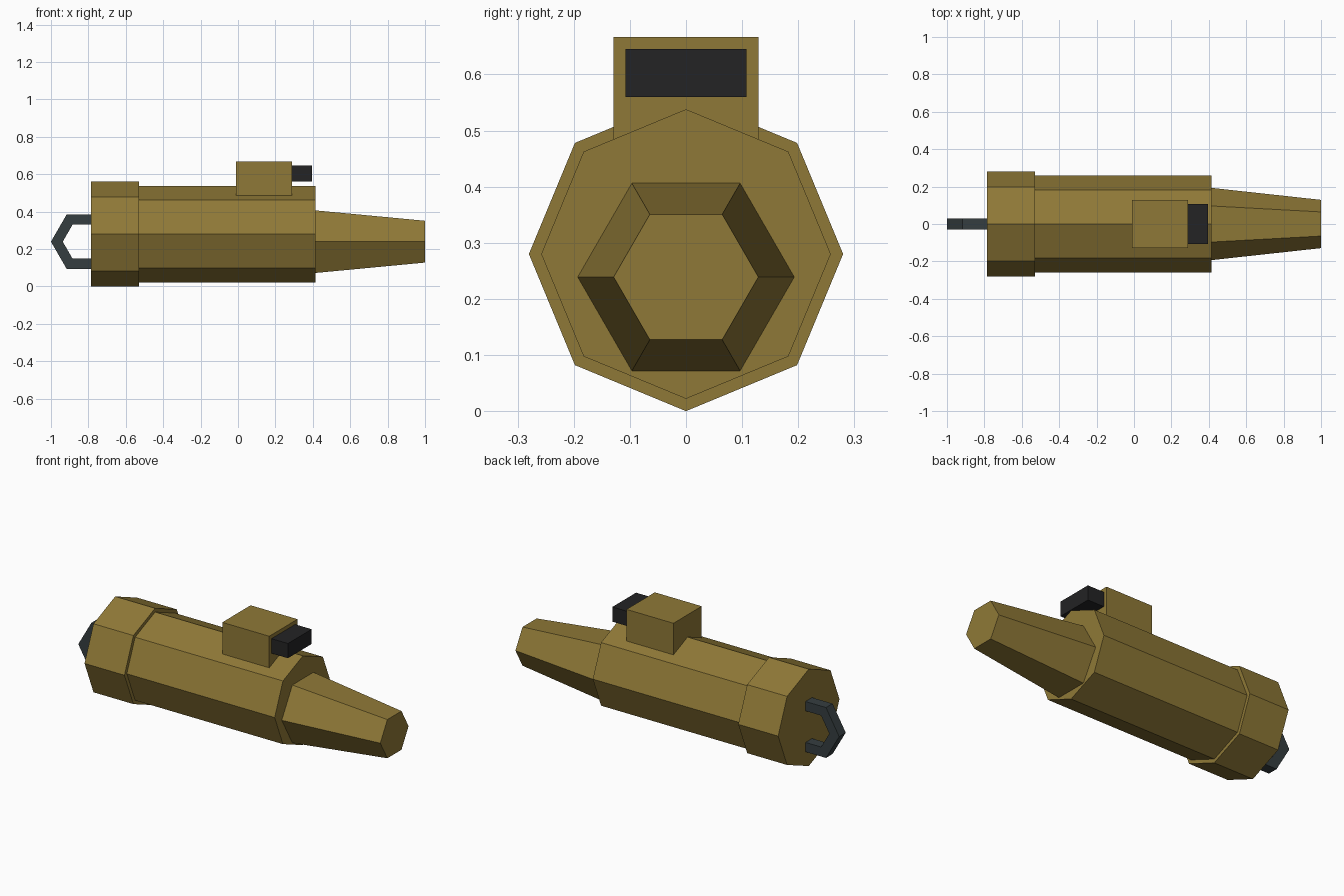
import bpy, bmesh, math

if "Cube" in bpy.data.objects:
    bpy.data.objects.remove(bpy.data.objects["Cube"])


def material(name, rgb):
    m = bpy.data.materials.new(name)
    m.diffuse_color = (*rgb, 1)
    m.use_nodes = True
    m.node_tree.nodes["Principled BSDF"].inputs["Base Color"].default_value = m.diffuse_color
    return m


BRASS = material("brass olive", (0.275, 0.191, 0.038))
BLACK = material("lens black", (0.017, 0.017, 0.018))
STEEL = material("dark steel", (0.036, 0.048, 0.051))


def finish(name, bm, mat):
    bmesh.ops.recalc_face_normals(bm, faces=bm.faces)
    me = bpy.data.meshes.new(name)
    bm.to_mesh(me)
    bm.free()
    me.materials.append(mat)
    ob = bpy.data.objects.new(name, me)
    bpy.context.collection.objects.link(ob)
    return ob


def prism(name, sides, x0, r0, x1, r1, z, mat):
    """Closed tapered prism along x, with corners on the y axis."""
    bm = bmesh.new()
    ends = []
    for x, r in ((x0, r0), (x1, r1)):
        ends.append([bm.verts.new((x, r * math.cos(math.tau * i / sides),
                                   z + r * math.sin(math.tau * i / sides)))
                     for i in range(sides)])
    a, b = ends
    bm.faces.new(a)
    bm.faces.new(b)
    for i in range(sides):
        j = (i + 1) % sides
        bm.faces.new((a[i], a[j], b[j], b[i]))
    return finish(name, bm, mat)


def box(name, x0, x1, half_y, z0, z1, mat):
    bm = bmesh.new()
    bmesh.ops.create_cube(bm, size=1)
    for v in bm.verts:
        v.co = (x1 if v.co.x > 0 else x0,
                half_y if v.co.y > 0 else -half_y,
                z1 if v.co.z > 0 else z0)
    return finish(name, bm, mat)


def hex_ring(name, cx, cz, outer, inner, half_y, mat):
    """Six-sided ring of rectangular section, standing in the xz plane."""
    bm = bmesh.new()
    section = ((outer, -half_y), (outer, half_y), (inner, half_y), (inner, -half_y))
    loops = [[bm.verts.new((cx + r * math.cos(math.tau * i / 6), y,
                            cz + r * math.sin(math.tau * i / 6)))
              for r, y in section] for i in range(6)]
    for i in range(6):
        a, b = loops[i], loops[(i + 1) % 6]
        for k in range(4):
            m = (k + 1) % 4
            bm.faces.new((a[k], a[m], b[m], b[k]))
    return finish(name, bm, mat)


# Eight-sided barrel with a wider rear collar
prism("barrel", 8, -0.53, 0.258, 0.415, 0.258, 0.28, BRASS)
prism("rear_collar", 8, -0.785, 0.28, -0.53, 0.28, 0.28, BRASS)
# Six-sided tapering nozzle, set slightly low
prism("nozzle", 6, 0.415, 0.193, 1.0, 0.129, 0.239, BRASS)
# Top housing and its dark lens
box("top_housing", -0.01, 0.29, 0.129, 0.47, 0.667, BRASS)
box("lens", 0.285, 0.395, 0.108, 0.56, 0.645, BLACK)
# Hanging ring, half sunk into the rear collar
hex_ring("rear_ring", -0.832, 0.239, 0.168, 0.105, 0.03, STEEL)
